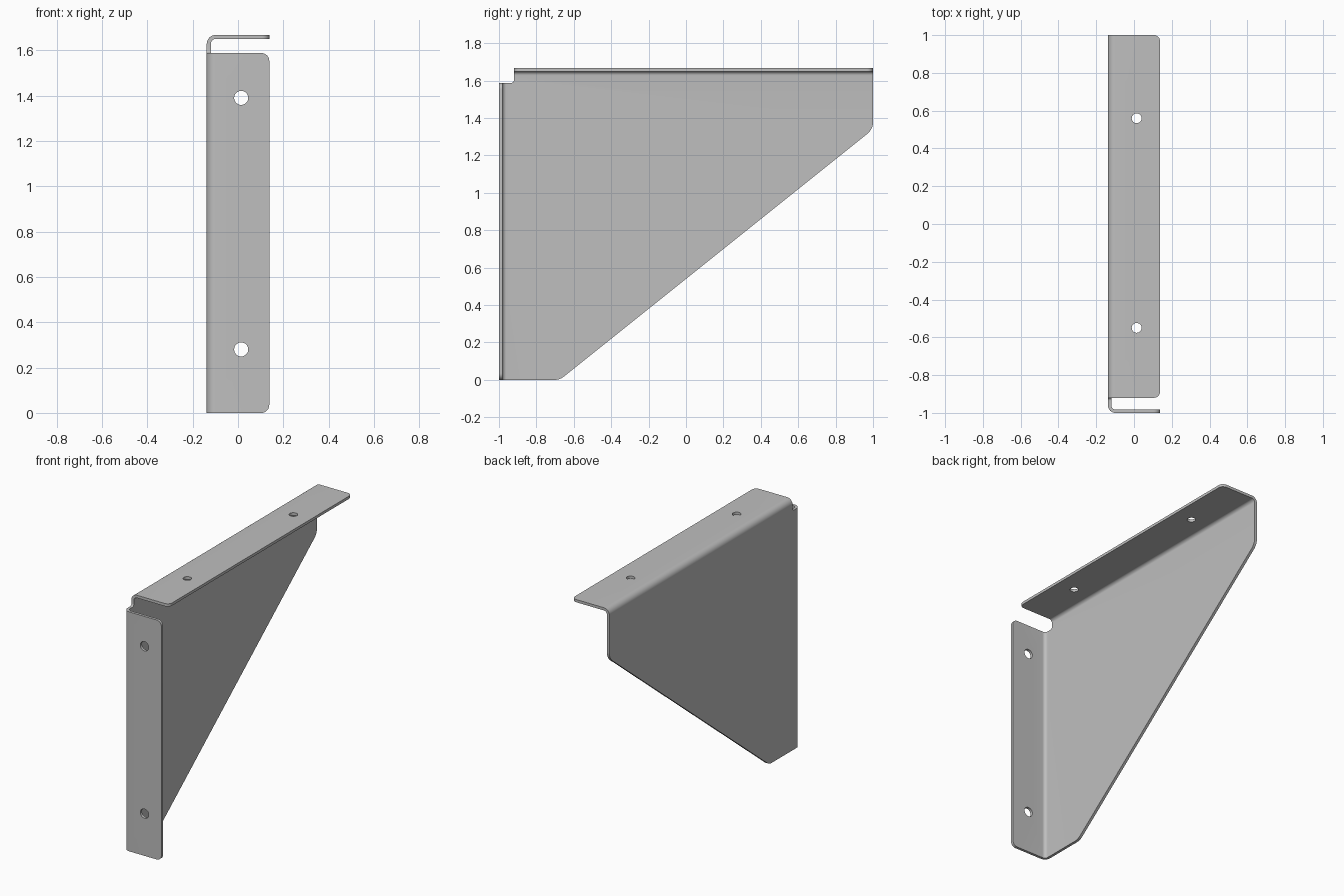
import bpy, bmesh, math
from mathutils import Vector, Matrix

if "Cube" in bpy.data.objects:
    bpy.data.objects.remove(bpy.data.objects["Cube"])

X0, X1 = -0.138, 0.138      # bend side and free edge of the flanges
YF, YB, H = -1.0, 1.0, 1.668
T, R = 0.018, 0.04          # sheet thickness, outer bend radius
FLANGE_TOP, FLANGE_START = 1.588, -0.92
HOLE_X = 0.014


def rounded(corners, steps=8):
    """Outline from (u, v, radius) corners, filleting those with a radius."""
    out, n = [], len(corners)
    for i, (u, v, r) in enumerate(corners):
        p = Vector((u, v))
        if r == 0:
            out.append(p)
            continue
        a = (Vector(corners[i - 1][:2]) - p).normalized()
        b = (Vector(corners[(i + 1) % n][:2]) - p).normalized()
        half = a.angle(b) / 2
        c = p + (a + b).normalized() * (r / math.sin(half))
        s = p + a * (r / math.tan(half)) - c
        e = p + b * (r / math.tan(half)) - c
        sweep = s.angle_signed(e)
        for k in range(steps + 1):
            t = -sweep * k / steps
            out.append(c + Vector((s.x * math.cos(t) - s.y * math.sin(t),
                                   s.x * math.sin(t) + s.y * math.cos(t))))
    return out


bm = bmesh.new()


def face(points):
    return bm.faces.new([bm.verts.new(p) for p in points])


def bend(place, lo, hi, steps=10):
    """Quarter-round strip; place(x, depth, along) maps to 3D."""
    arc = [(X0 + R - R * math.cos(a), R - R * math.sin(a))
           for a in (math.pi / 2 * k / steps for k in range(steps + 1))]
    for (xa, da), (xb, db) in zip(arc, arc[1:]):
        face([place(xa, da, lo), place(xb, db, lo), place(xb, db, hi), place(xa, da, hi)])


# Web: tapered side plate with a relief notch in the upper front corner
web = rounded([(YF + R, 0, 0), (-0.675, 0, 0.08), (YB, 1.34, 0.08), (YB, H - R, 0),
               (FLANGE_START, H - R, 0), (FLANGE_START, FLANGE_TOP, 0.015),
               (YF + R, FLANGE_TOP, 0)])
web_face = face([(X0, y, z) for y, z in web])

# Front and top flanges with their bends
for place, lo, hi, r in (
        (lambda x, d, s: (x, YF + d, s), 0, FLANGE_TOP, 0.035),
        (lambda x, d, s: (x, s, H - d), FLANGE_START, YB, 0.032)):
    bend(place, lo, hi)
    outline = rounded([(X0 + R, lo, 0), (X1, lo, r), (X1, hi, r), (X0 + R, hi, 0)])
    face([place(x, 0, s) for x, s in outline])

bmesh.ops.remove_doubles(bm, verts=bm.verts, dist=1e-4)
bmesh.ops.recalc_face_normals(bm, faces=bm.faces)
web_face = max(bm.faces, key=lambda f: f.calc_area())
if web_face.normal.x > 0:
    bmesh.ops.reverse_faces(bm, faces=bm.faces)

steel = bpy.data.materials.new("grey steel")
steel.diffuse_color = (0.52, 0.52, 0.52, 1)
steel.use_nodes = True
steel.node_tree.nodes["Principled BSDF"].inputs["Base Color"].default_value = steel.diffuse_color


def add_object(name, mesh_bm):
    me = bpy.data.meshes.new(name)
    mesh_bm.to_mesh(me)
    mesh_bm.free()
    me.materials.append(steel)
    ob = bpy.data.objects.new(name, me)
    bpy.context.collection.objects.link(ob)
    return ob


bracket = add_object("shelf_bracket", bm)

# Screw hole cutters
cut = bmesh.new()
turn = Matrix.Rotation(math.pi / 2, 4, 'X')
holes = [(Matrix.Translation((HOLE_X, YF, z)) @ turn, 0.031) for z in (0.28, 1.39)]
holes += [(Matrix.Translation((HOLE_X, y, H)), 0.026) for y in (-0.55, 0.56)]
for m, r in holes:
    bmesh.ops.create_cone(cut, cap_ends=True, segments=32, radius1=r, radius2=r,
                          depth=0.1, matrix=m)
cutter = add_object("screw_hole_cutter", cut)
cutter.hide_render = True

# Sheet thickness, then holes
sheet = bracket.modifiers.new("sheet", 'SOLIDIFY')
sheet.thickness, sheet.offset, sheet.use_even_offset = T, -1, True
drill = bracket.modifiers.new("holes", 'BOOLEAN')
drill.object, drill.operation, drill.solver = cutter, 'DIFFERENCE', 'EXACT'

bpy.context.view_layer.objects.active = bracket
bracket.select_set(True)
for name in ("sheet", "holes"):
    bpy.ops.object.modifier_apply(modifier=name)
bpy.data.objects.remove(cutter)
bpy.ops.object.shade_smooth_by_angle(angle=math.radians(30))
